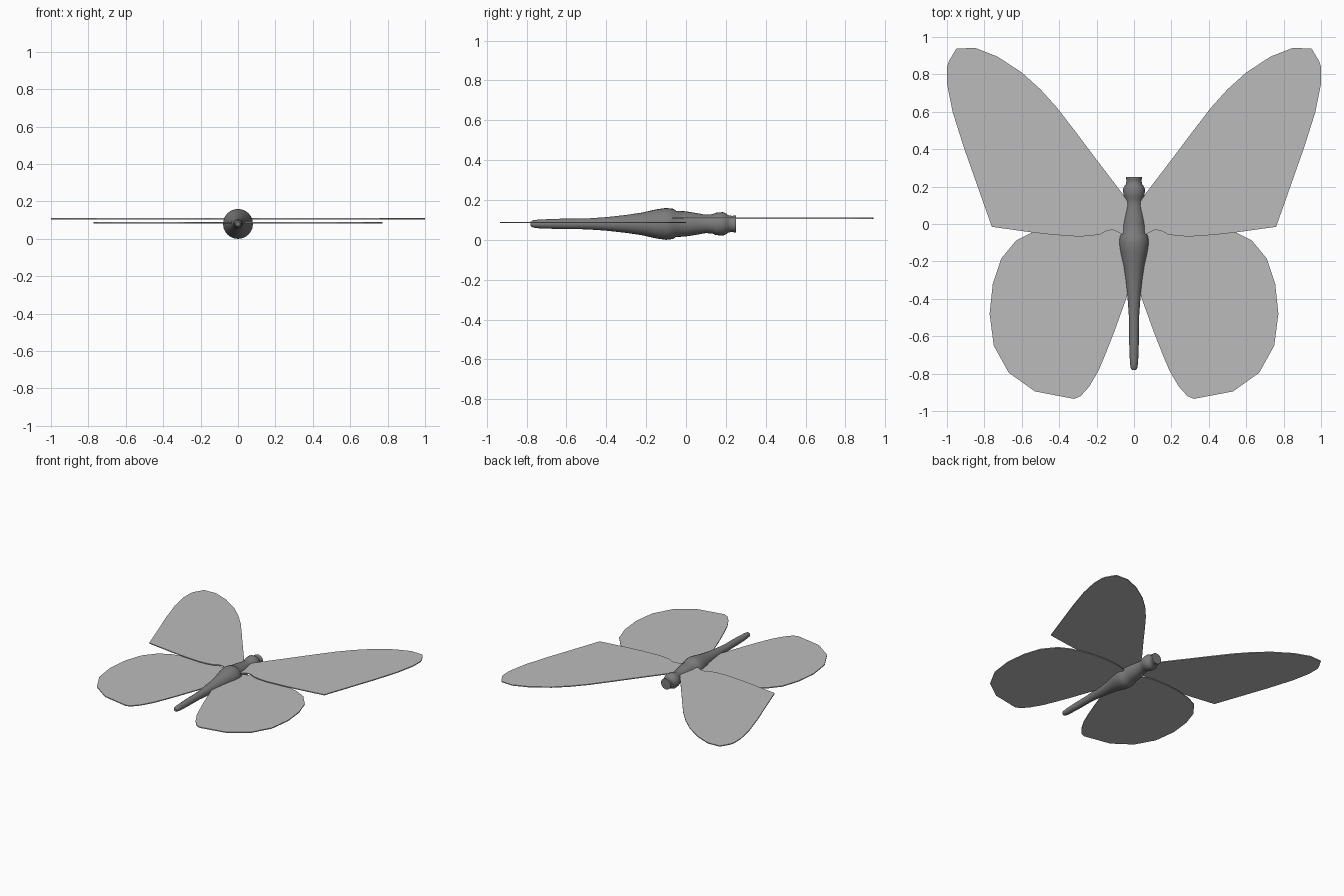
import bpy, bmesh, math

cube = bpy.data.objects.get("Cube")
if cube:
    bpy.data.objects.remove(cube, do_unlink=True)


def material(name, grey):
    m = bpy.data.materials.new(name)
    m.use_nodes = True
    col = (grey, grey, grey, 1)
    m.diffuse_color = col
    bsdf = m.node_tree.nodes["Principled BSDF"]
    bsdf.inputs["Base Color"].default_value = col
    bsdf.inputs["Roughness"].default_value = 0.7
    return m


wing_mat = material("light grey", 0.5)
body_mat = material("dark grey", 0.2)


def add_object(name, bm, mat):
    bmesh.ops.recalc_face_normals(bm, faces=bm.faces[:])
    mesh = bpy.data.meshes.new(name)
    bm.to_mesh(mesh)
    bm.free()
    mesh.materials.append(mat)
    ob = bpy.data.objects.new(name, mesh)
    bpy.context.collection.objects.link(ob)
    return ob


# Body: rings of (y, radius) along the long axis, from tail tip to head
AXIS_Z, SIDES = 0.08, 24
profile = [(-0.78, 0.011), (-0.77, 0.018), (-0.74, 0.022), (-0.63, 0.026),
           (-0.50, 0.027), (-0.40, 0.034), (-0.30, 0.045), (-0.22, 0.057),
           (-0.15, 0.073), (-0.10, 0.08), (-0.065, 0.076), (-0.05, 0.066),
           (0.0, 0.063), (0.05, 0.055), (0.10, 0.046), (0.135, 0.049),
           (0.15, 0.056), (0.185, 0.059), (0.20, 0.053), (0.213, 0.043),
           (0.235, 0.040), (0.24, 0.043), (0.25, 0.042)]
bm = bmesh.new()
rings = []
for y, r in profile:
    rings.append([bm.verts.new((r * math.cos(a), y, AXIS_Z + r * math.sin(a)))
                  for a in (2 * math.pi * i / SIDES for i in range(SIDES))])
for lo, hi in zip(rings, rings[1:]):
    for i in range(SIDES):
        j = (i + 1) % SIDES
        bm.faces.new((lo[i], lo[j], hi[j], hi[i]))
bm.faces.new(rings[0])
bm.faces.new(rings[-1])
body = add_object("body", bm, body_mat)
bpy.context.view_layer.objects.active = body
body.select_set(True)
bpy.ops.object.shade_smooth_by_angle(angle=math.radians(50))
body.select_set(False)


# Wings: thin flat plates cut to an outline, one per side
def wing(name, outline, z, side, thickness=0.007):
    bm = bmesh.new()
    face = bm.faces.new([bm.verts.new((side * x, y, z - thickness / 2))
                         for x, y in outline])
    ext = bmesh.ops.extrude_face_region(bm, geom=[face], use_keep_orig=True)
    top = [g for g in ext["geom"] if isinstance(g, bmesh.types.BMVert)]
    bmesh.ops.translate(bm, verts=top, vec=(0, 0, thickness))
    bmesh.ops.triangulate(bm, faces=[f for f in bm.faces if len(f.verts) > 4])
    return add_object(name, bm, wing_mat)


fore_outline = [(0.015, 0.09), (0.06, 0.16), (0.22, 0.37), (0.31, 0.49),
                (0.41, 0.62), (0.50, 0.72), (0.60, 0.81), (0.73, 0.895),
                (0.85, 0.942), (0.95, 0.937), (0.99, 0.87), (1.0, 0.84),
                (1.0, 0.75), (0.97, 0.60), (0.91, 0.41), (0.76, -0.015),
                (0.545, -0.045), (0.43, -0.058), (0.30, -0.067),
                (0.235, -0.064), (0.18, -0.055), (0.145, -0.036),
                (0.115, -0.031), (0.09, -0.042), (0.065, -0.055),
                (0.015, -0.06)]
hind_outline = [(0.015, -0.06), (0.08, -0.025), (0.18, -0.003), (0.30, 0.0),
                (0.42, -0.012), (0.545, -0.045), (0.63, -0.088),
                (0.71, -0.185), (0.755, -0.32), (0.772, -0.48),
                (0.75, -0.65), (0.67, -0.795), (0.53, -0.895),
                (0.32, -0.935), (0.285, -0.92), (0.24, -0.87), (0.19, -0.785),
                (0.15, -0.69), (0.105, -0.575), (0.04, -0.395),
                (0.012, -0.27)]
for label, side in (("left", 1), ("right", -1)):
    wing(label + "_fore_wing", fore_outline, 0.108, side)
    wing(label + "_hind_wing", hind_outline, 0.087, side)
